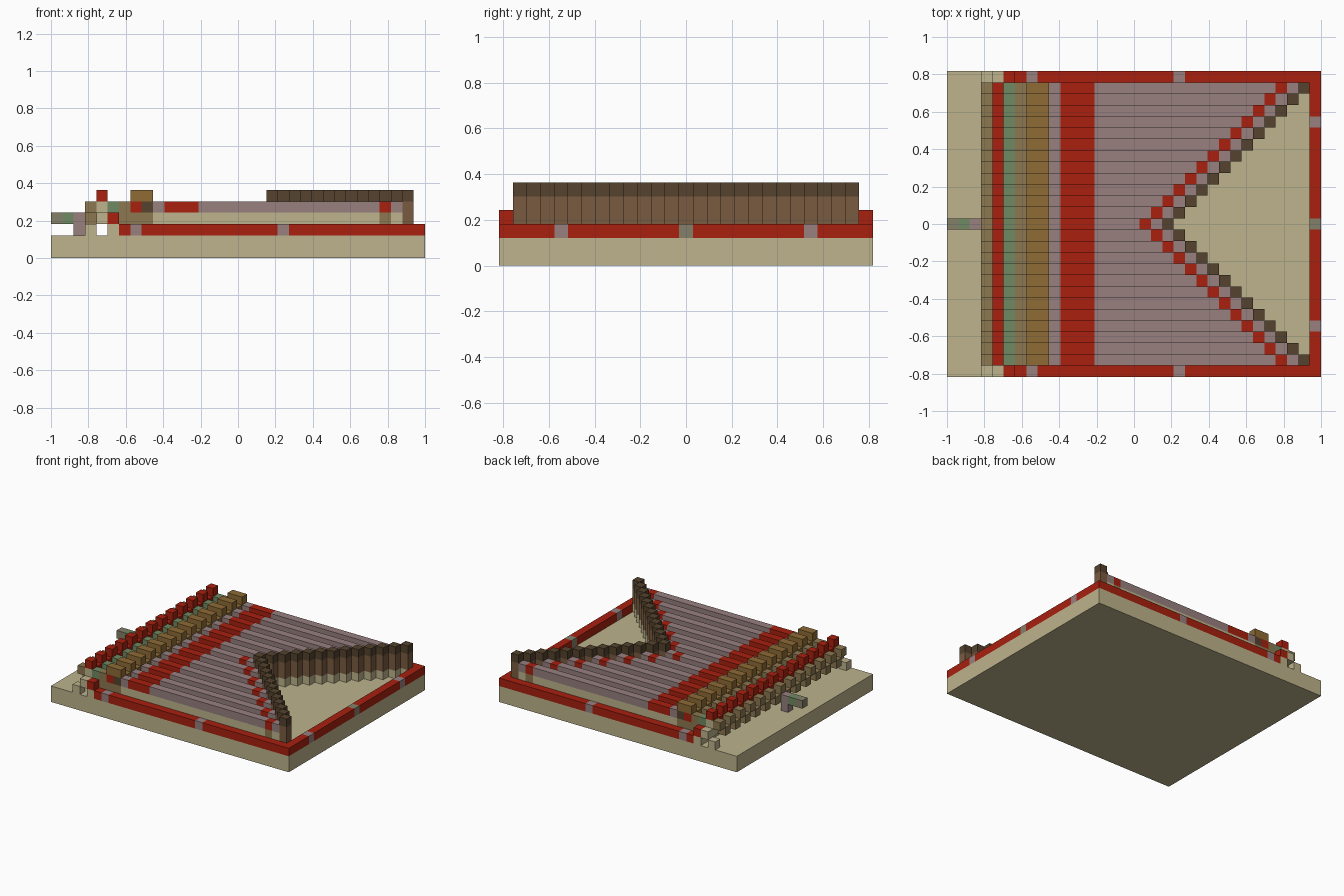
import bpy
import bmesh

cube = bpy.data.objects.get("Cube")
if cube:
    bpy.data.objects.remove(cube, do_unlink=True)

C = 2 / 33            # size of one block
NX, NY = 33, 27       # blocks along x and y
MID = NY // 2


def material(name, hex_code):
    srgb = [int(hex_code[n:n + 2], 16) / 255 for n in (0, 2, 4)]
    lin = [v / 12.92 if v < 0.04 else ((v + 0.055) / 1.055) ** 2.4 for v in srgb]
    mat = bpy.data.materials.new(name)
    mat.use_nodes = True
    mat.diffuse_color = (*lin, 1)
    bsdf = next(n for n in mat.node_tree.nodes if n.type == "BSDF_PRINCIPLED")
    bsdf.inputs["Base Color"].default_value = (*lin, 1)
    return mat


MATS = {
    "beige": material("beige", "BDB38C"),
    "red": material("red", "A8200F"),
    "mauve": material("mauve_grey", "97807F"),
    "green": material("sage_green", "708A62"),
    "ochre": material("ochre_brown", "8E6B35"),
    "dark": material("dark_brown", "55422D"),
    "brown": material("mid_brown", "7A5B41"),
    "tan": material("tan", "8C7850"),
    "olive": material("olive_grey", "85806A"),
}

parts = {}            # part name -> (colour, list of block ranges)


def block(part, colour, x, y, z, nx=1, ny=1, nz=1):
    parts.setdefault(part, (colour, []))[1].append((x, y, z, nx, ny, nz))


# Base slab
block("base_slab", "beige", 0, 0, 0, NX, NY, 2)

# Side rails with inlays and the arch at their ends
for y in (0, NY - 1):
    block("rail", "red", 6, y, 2)
    block("rail", "red", 8, y, 2, 12)
    block("rail", "red", 21, y, 2, 12)
    block("rail_stop", "red", 5, y, 3)
    block("arch_foot", "beige", 3, y, 2)
    block("arch_foot", "beige", 5, y, 2)
    for x in (7, 20):
        block("rail_inlay", "mauve", x, y, 2)

# End rail
for y in range(1, NY - 1):
    if y in (4, NY - 5):
        block("rail_inlay", "mauve", NX - 1, y, 2)
    elif y == MID:
        block("rail_centre", "olive", NX - 1, y, 2)
    else:
        block("rail", "red", NX - 1, y, 2)

# Beam over the tunnel
block("beam", "beige", 4, 0, 3, 1, NY)

# Strips, alternately raised and lowered, cut off by the notch
for y in range(1, NY - 1):
    d = abs(y - MID)
    up = y % 2
    z = 3 + up
    tip = 17 + d
    block("bed", "beige", 5, y, 2, tip - 2)
    block("end_peg", "tan", 3, y, z)
    block("red_peg", "red", 4, y, z + 1)
    block("green_strip", "green", 5, y, z)
    block("tan_strip", "tan", 6, y, z)
    block("bridge", "ochre", 7, y, z + 1, 2)
    block("strip", "mauve", 9, y, z)
    block("red_band", "red", 10, y, z, 3)
    block("strip", "mauve", 13, y, z, tip - 13)
    block("notch_edge", "red", tip, y, z)
    block("strip", "mauve", tip + 1, y, z)
    if up:
        block("peg_support", "beige", 4, y, 4)
        block("bed", "beige", 5, y, 3)
        block("bridge_foot", "tan", 6, y, 3, 3)
        block("bridge_red", "red", 7, y, 4)
        block("bridge_dark", "dark", 8, y, 4)
        block("bed", "beige", 9, y, 3, tip - 9)
        block("notch_foot", "tan", tip, y, 3)
        block("bed", "beige", tip + 1, y, 3)
    else:
        block("strip", "mauve", 7, y, 3, 2)
    # Stepped wall around the notch
    block("wall", "brown", tip + 2, y, 3, 1, 1, 2)
    block("wall_cap", "dark", tip + 2, y, 5)

# Handle
block("handle_end", "olive", 0, MID, 3)
block("handle_middle", "green", 1, MID, 3)
block("handle_post", "mauve", 2, MID, 2, 1, 1, 2)

# Turn every part into one mesh object
for name, (colour, blocks) in parts.items():
    bm = bmesh.new()
    for x, y, z, nx, ny, nz in blocks:
        verts = bmesh.ops.create_cube(bm, size=1)["verts"]
        bmesh.ops.scale(bm, vec=(nx * C, ny * C, nz * C), verts=verts)
        centre = ((x + (nx - NX) / 2) * C, (y + (ny - NY) / 2) * C, (z + nz / 2) * C)
        bmesh.ops.translate(bm, vec=centre, verts=verts)
    mesh = bpy.data.meshes.new(name)
    bm.to_mesh(mesh)
    bm.free()
    mesh.materials.append(MATS[colour])
    bpy.context.scene.collection.objects.link(bpy.data.objects.new(name, mesh))
